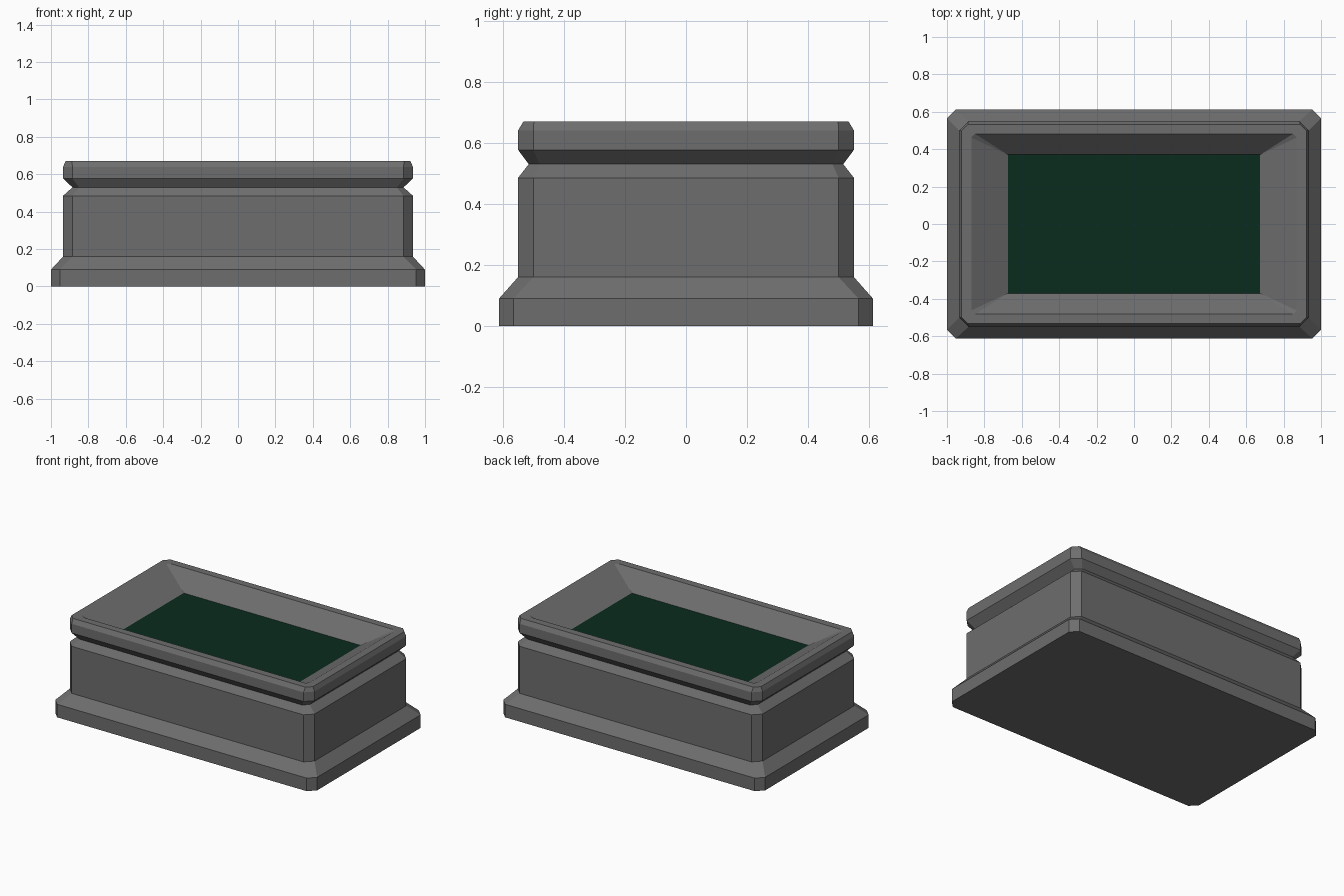
import bpy, bmesh

if "Cube" in bpy.data.objects:
    bpy.data.objects.remove(bpy.data.objects["Cube"])


def ring(bm, hx, hy, c, z):
    """Rectangle with corners cut by c (c = 0: corner points get merged later)."""
    pts = [(hx - c, -hy), (hx, -hy + c), (hx, hy - c), (hx - c, hy),
           (-hx + c, hy), (-hx, hy - c), (-hx, -hy + c), (-hx + c, -hy)]
    return [bm.verts.new((x, y, z)) for x, y in pts]


def make_object(name, levels, color, cap_top=False):
    """Stack rings into a solid wall; the first ring is capped."""
    bm = bmesh.new()
    rings = [ring(bm, *lv) for lv in levels]
    for a, b in zip(rings, rings[1:]):
        for i in range(8):
            j = (i + 1) % 8
            bm.faces.new((a[i], a[j], b[j], b[i]))
    bm.faces.new(rings[0] if cap_top else rings[0][::-1])
    bmesh.ops.remove_doubles(bm, verts=bm.verts, dist=0.0005)
    mesh = bpy.data.meshes.new(name)
    bm.to_mesh(mesh)
    bm.free()
    mat = bpy.data.materials.new(name + "_color")
    mat.diffuse_color = color
    mat.use_nodes = True
    mat.node_tree.nodes["Principled BSDF"].inputs["Base Color"].default_value = mat.diffuse_color
    mesh.materials.append(mat)
    obj = bpy.data.objects.new(name, mesh)
    bpy.context.collection.objects.link(obj)
    return obj


# Stone trough: plinth, body, neck groove, lip and sloping basin walls
make_object("stone_basin", [
    (1.0, 0.612, 0.047, 0.0),
    (1.0, 0.612, 0.047, 0.09),
    (0.935, 0.55, 0.05, 0.16),
    (0.935, 0.55, 0.05, 0.485),
    (0.885, 0.515, 0.035, 0.53),
    (0.935, 0.55, 0.05, 0.577),
    (0.935, 0.55, 0.05, 0.64),
    (0.922, 0.532, 0.034, 0.67),
    (0.87, 0.482, 0.02, 0.67),
    (0.675, 0.371, 0.0, 0.557),
], (0.155, 0.155, 0.155, 1))

# Dark green water surface
make_object("water_surface", [(0.675, 0.371, 0.0, 0.557)],
            (0.003, 0.024, 0.0128, 1), cap_top=True)
